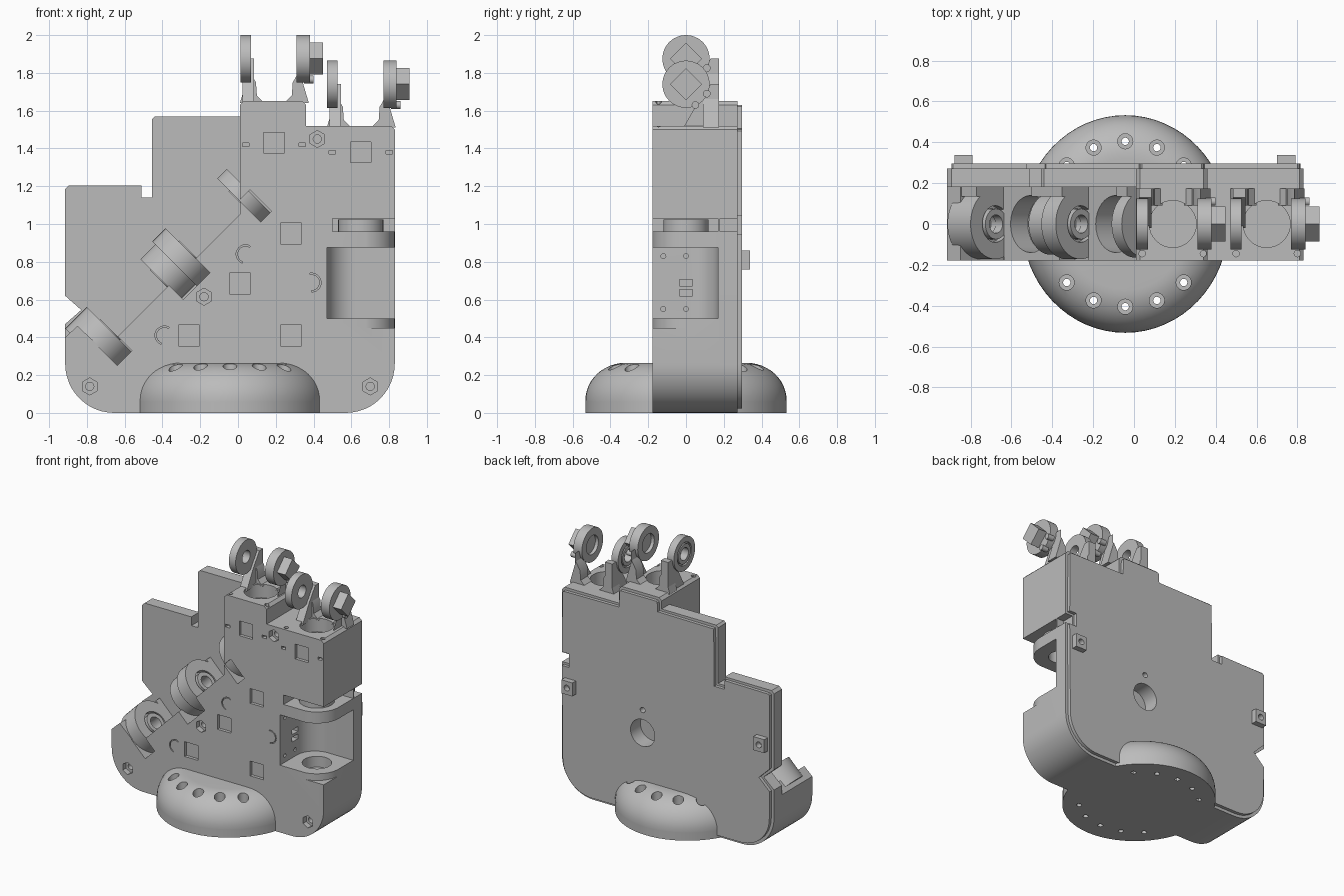
import bpy, bmesh, math
from mathutils import Vector, Matrix

if "Cube" in bpy.data.objects:
    bpy.data.objects.remove(bpy.data.objects["Cube"])

grey = bpy.data.materials.new("plain grey")
grey.use_nodes = True
COL = (0.5, 0.5, 0.5, 1)
grey.diffuse_color = COL
grey.node_tree.nodes["Principled BSDF"].inputs["Base Color"].default_value = COL

X, Y, Z = Vector((1, 0, 0)), Vector((0, 1, 0)), Vector((0, 0, 1))
D = (X + Z).normalized()      # along the slanted edge
T = (Z - X).normalized()      # out of the slanted edge


def finish(name, bm):
    bmesh.ops.recalc_face_normals(bm, faces=bm.faces)
    me = bpy.data.meshes.new(name)
    bm.to_mesh(me)
    bm.free()
    ob = bpy.data.objects.new(name, me)
    bpy.context.collection.objects.link(ob)
    me.materials.append(grey)
    return ob


def prism(name, pts, a, b, axis=Y, lip=0):
    """Extrude a 2D outline along an axis; lip adds a raised inset lid on the far end."""
    put = {"x": lambda p: (0, *p), "y": lambda p: (p[0], 0, p[1]), "z": lambda p: (*p, 0)}
    put = put["x" if axis == X else "y" if axis == Y else "z"]
    bm = bmesh.new()
    face = bm.faces.new([bm.verts.new(Vector(put(p)) + axis * a) for p in pts])
    ext = bmesh.ops.extrude_face_region(bm, geom=[face])["geom"]
    bmesh.ops.translate(bm, vec=axis * (b - a), verts=[v for v in ext if isinstance(v, bmesh.types.BMVert)])
    bmesh.ops.recalc_face_normals(bm, faces=bm.faces)
    if lip:
        end = [f for f in bm.faces if f.normal.dot(axis) > 0.9]
        bmesh.ops.inset_region(bm, faces=end, thickness=0.022)
        ext = bmesh.ops.extrude_face_region(bm, geom=end)["geom"]
        bmesh.ops.delete(bm, geom=end, context="FACES_ONLY")
        bmesh.ops.translate(bm, vec=axis * lip, verts=[v for v in ext if isinstance(v, bmesh.types.BMVert)])
    return finish(name, bm)


def cyl(name, centre, axis, r, depth, n=32):
    bm = bmesh.new()
    m = Matrix.Translation(centre) @ axis.to_track_quat("Z", "Y").to_matrix().to_4x4()
    bmesh.ops.create_cone(bm, cap_ends=True, segments=n, radius1=r, radius2=r, depth=depth, matrix=m)
    return finish(name, bm)


def box(name, centre, size, axes=(X, Y, Z)):
    bm = bmesh.new()
    bmesh.ops.create_cube(bm, size=1)
    rot = Matrix(axes).transposed()
    for v in bm.verts:
        v.co = Vector(centre) + rot @ Vector([c * s for c, s in zip(v.co, size)])
    return finish(name, bm)


def cut(target, *cutters):
    for c in cutters:
        mod = target.modifiers.new("cut", "BOOLEAN")
        mod.object, mod.operation, mod.solver = c, "DIFFERENCE", "EXACT"
        bpy.context.view_layer.objects.active = target
        bpy.ops.object.modifier_apply(modifier=mod.name)
        bpy.data.objects.remove(c)


def arc(cx, cy, r, a0, a1, n=12):
    return [(cx + r * math.cos(math.radians(a0 + (a1 - a0) * i / n)),
             cy + r * math.sin(math.radians(a0 + (a1 - a0) * i / n))) for i in range(n + 1)]


def slant(s, t, y=0):
    return D * s + T * t + Y * y


# Back plate with raised lid
right_low, left_low = arc(0.57, 0.26, 0.26, -90, 0), arc(-0.655, 0.26, 0.26, 180, 270)
shoulder = [(0.83, 1.5), (0.81, 1.52), (0.36, 1.52), (0.36, 1.63), (0.34, 1.65), (0.03, 1.65), (0.01, 1.63)]
plate = prism("back_plate", right_low + [(0.83, 0.96), (0.77, 0.96), (0.77, 1.03), (0.83, 1.03)] + shoulder
              + [(0.01, 1.57), (-0.44, 1.57), (-0.455, 1.555), (-0.455, 1.14), (-0.51, 1.14), (-0.51, 1.205),
                 (-0.895, 1.205), (-0.915, 1.185), (-0.915, 0.62), (-0.83, 0.545), (-0.915, 0.47)] + left_low,
              0.18, 0.272, lip=0.024)
cut(plate, cyl("c", (0.15, 0.25, 0.62), Y, 0.1, 0.4), cyl("c", (0.15, 0.3, 0.79), Y, 0.02, 0.1))

# Palm body with slanted upper edge
body = prism("palm_body", right_low + shoulder + [(0.01, 1.05), (-0.71, 0.33), (-0.85, 0.46), (-0.915, 0.4)]
             + left_low, -0.178, 0.18)

# Thumb pocket, slot above it and rounded outer corner
cut(body,
    prism("c", [(0.47, -0.3), (0.9, -0.3), (0.9, 0.17)] + arc(0.62, 0.02, 0.15, 90, 180), 0.5, 0.875, Z),
    box("c", (0.7, -0.065, 0.995), (0.4, 0.47, 0.07)),
    prism("c", [(0.65, -0.3), (0.9, -0.3), (0.9, 0), (0.83, 0)] + arc(0.65, 0, 0.18, 0, -90)[1:], 0.45, 1.03, Z),
    cyl("c", (0.65, 0, 0.48), Z, 0.1, 0.12), cyl("c", (0.65, 0, 0.9), Z, 0.08, 0.2))
for y in (-0.12, 0.0):
    for z in (0.55, 0.83):
        cut(body, cyl("c", (0.46, y, z), X, 0.013, 0.08, 12))
for z in (0.635, 0.69):
    cut(body, box("c", (0.46, 0, z), (0.08, 0.07, 0.035)))
thumb_hub = cyl("thumb_hub", (0.65, 0, 0.992), Z, 0.12, 0.065)
cut(thumb_hub, cyl("c", (0.65, 0, 1), Z, 0.06, 0.2))

# Finger sockets and slots for the slanted lugs
for x, z in ((0.19, 1.65), (0.65, 1.52)):
    cut(body, cyl("c", (x, 0, z), Z, 0.115, 0.2))
    for dx in (-0.15, 0.15):
        for y in (-0.145, 0.145):
            cut(body, cyl("c", (x + dx, y, z), Z, 0.016, 0.08, 12))
for s in (0.02, 0.61):
    cut(body, cyl("c", slant(s, 0.735), T, 0.14, 0.24))
for s, w in ((-0.22, 0.11), (0.32, 0.2), (0.84, 0.08)):
    cut(body, box("c", slant(s, 0.71, -0.12), (w, 0.24, 0.16), (D, Y, T)))

# Engraved squares, hexagon screw pockets, slots and arcs on the front
for x, z in ((0.19, 1.43), (0.65, 1.38), (0.28, 0.95), (0.01, 0.685), (-0.26, 0.41), (0.28, 0.41)):
    cut(body, box("c", (x, -0.18, z), (0.11, 0.05, 0.11)))
for x, z in ((0.42, 1.45), (-0.18, 0.615), (-0.785, 0.14), (0.7, 0.14)):
    cut(body, cyl("c", (x, -0.18, z), Y, 0.045, 0.08, 6), cyl("c", (x, -0.12, z), Y, 0.022, 0.08, 16))
for x, z in ((0.04, 1.42), (0.34, 1.42), (0.5, 1.38), (0.8, 1.38)):
    cut(body, box("c", (x, -0.18, z), (0.035, 0.06, 0.02)))
for x, z, a in ((0.04, 0.84, 60), (-0.39, 0.41, 60), (0.39, 0.69, -90)):
    cut(body, prism("c", arc(x, z, 0.05, a, a + 190) + arc(x, z, 0.043, a + 190, a), -0.2, -0.165))

# Lugs along the slanted edge
for name, s, w, r in (("low_lug", -0.25, 0.16, 0.172), ("middle_lug_outer", 0.37, 0.1, 0.172),
                      ("middle_lug_inner", 0.265, 0.11, 0.15), ("high_lug", 0.835, 0.07, 0.165)):
    lug = cyl(name, slant(s, 0.79), D, r, w, 48)
    out = -1 if name == "middle_lug_inner" else 1
    if name == "high_lug":
        out = -1
    face = slant(s + out * w / 2, 0.79)
    cut(lug, cyl("c", face, D, 0.09, 0.07), cyl("c", face, D, 0.05, 0.16))
    hub = cyl(name + "_bearing", face - D * out * 0.02, D, 0.075, 0.05)
    cut(hub, cyl("c", face, D, 0.045, 0.2))
    box(name + "_web", slant(s, 0.79, 0.16), (w, 0.05, 0.26), (D, Y, T))

# Upright finger forks
for name, x, base, z in (("tall_finger", 0.19, 1.65, 1.875), ("short_finger", 0.65, 1.52, 1.74)):
    for side, px in (("right", x - 0.15), ("left", x + 0.155)):
        inner = 1 if side == "right" else -1
        # Tapered post behind the disc
        prism(name + side + "_post", [(-0.02, base - 0.02), (0.175, base - 0.02), (0.175, z),
                                      (0.13, z), (0.06, z - 0.1)], px - 0.015, px + 0.03 * inner + 0.015, X)
        prism(name + side + "_foot", [(px - 0.03 * inner, base - 0.01), (px + 0.1 * inner, base - 0.01),
                                      (px + 0.06 * inner, base + 0.03), (px + 0.055 * inner, base + 0.1),
                                      (px + 0.02 * inner, base + 0.16)], 0.09, 0.175)
        w = 0.055 if side == "right" else 0.07
        disc = cyl(name + side + "_disc", (px, 0, z), X, 0.125, w, 48)
        if side == "right":
            cut(disc, cyl("c", (px, 0, z), X, 0.05, 0.2), cyl("c", (px - w / 2, 0, z), X, 0.085, 0.03))
            ring = cyl(name + "_bearing", (px, 0, z), X, 0.073, w)
            cut(ring, cyl("c", (px, 0, z), X, 0.046, 0.2))
        else:
            cut(disc, cyl("c", (px - w / 2, 0, z), X, 0.07, 0.05))
            box(name + "_square_knob", (px + 0.068, 0, z), (0.072, 0.12, 0.12),
                (X, (Y + Z).normalized(), (Z - Y).normalized()))
            for y, dz in ((0.11, -0.05), (0.05, -0.11)):
                cyl(name + "_screw", (px + 0.03, y, z + dz), X, 0.02, 0.05, 16)

# Cable tabs on the back
for name, x in (("right_tab", -0.835), ("left_tab", 0.745)):
    tab = box(name, (x, 0.3, 0.81), (0.09, 0.075, 0.1))
    cut(tab, cyl("c", (x, 0.33, 0.81), Y, 0.022, 0.1, 16))

# Domed oval foot
bm = bmesh.new()
outline = [(0, 0), (0.505, 0), (0.505, 0.06)] + arc(0.305, 0.065, 0.2, 0, 90) + [(0, 0.265)]
vs = [bm.verts.new((r, 0, z)) for r, z in outline]
es = [bm.edges.new(p) for p in zip(vs, vs[1:])]
bmesh.ops.spin(bm, geom=vs + es, cent=(0, 0, 0), axis=Z, angle=math.tau, steps=64)
bmesh.ops.remove_doubles(bm, verts=bm.verts, dist=0.0005)
for v in bm.verts:
    v.co = (v.co.x - 0.043, v.co.y * 1.055, v.co.z)
foot = finish("domed_foot", bm)
for half in (90, 270):
    for k in range(-2, 3):
        a = math.radians(half + k * 22.5)
        p = Vector((-0.043 + 0.405 * math.cos(a), 0.405 * math.sin(a), 0))
        cut(foot, cyl("c", p + Z * 0.25, Z, 0.037, 0.14, 24), cyl("c", p, Z, 0.018, 0.8, 16))
for i in range(4):
    for j in range(4):
        if not (i in (1, 2) and j in (1, 2)):
            cut(foot, box("c", (-0.133 + i * 0.06, -0.09 + j * 0.06, 0), (0.042, 0.028, 0.03)))

# Smooth rounds, sharp edges
bpy.ops.object.select_all(action="DESELECT")
for ob in bpy.context.scene.objects:
    if ob.type == "MESH":
        ob.select_set(True)
        bpy.context.view_layer.objects.active = ob
bpy.ops.object.shade_smooth_by_angle(angle=math.radians(30))
